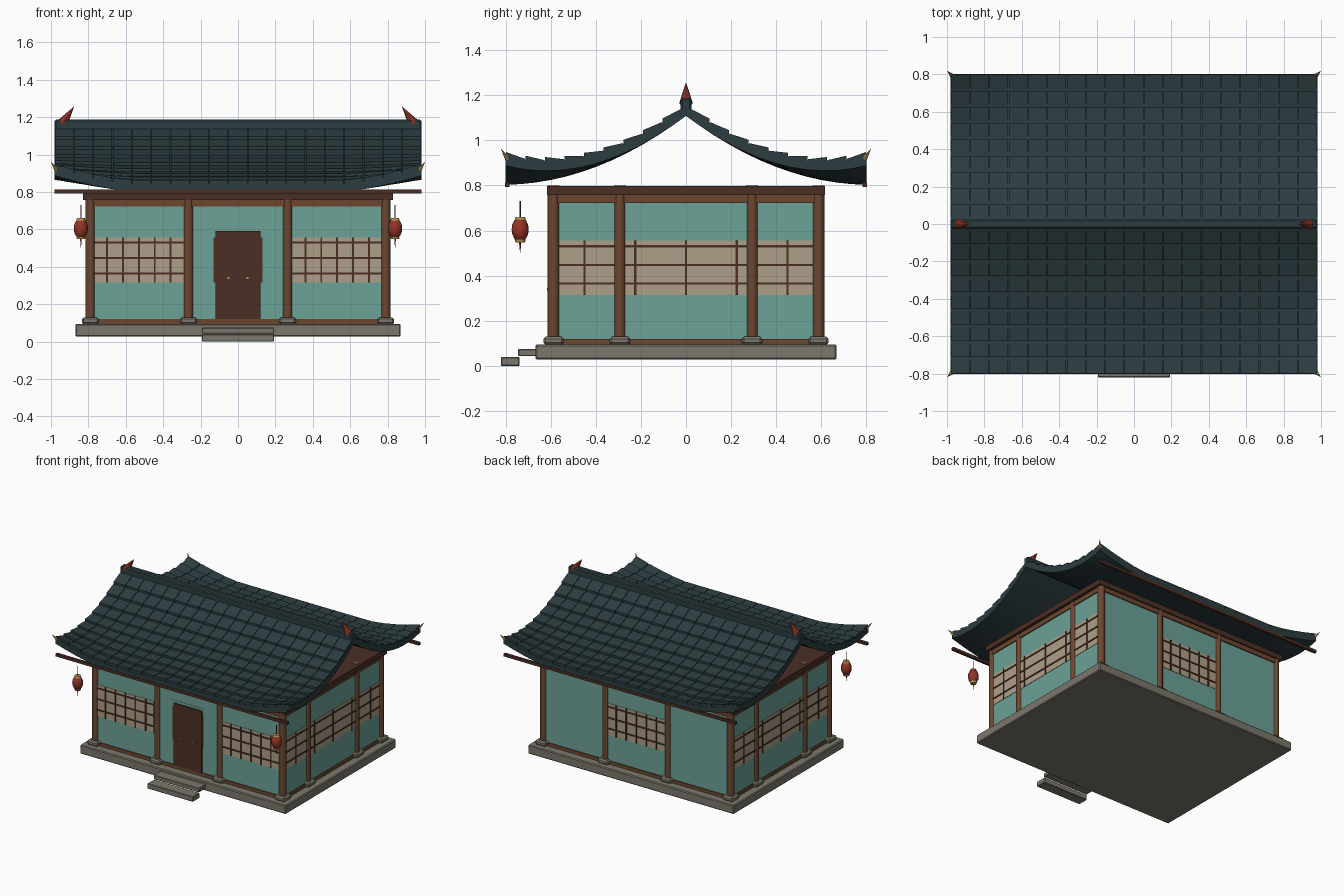
import bpy, bmesh, math
from mathutils import Vector

if "Cube" in bpy.data.objects:
    bpy.data.objects.remove(bpy.data.objects["Cube"])


def mat(name, *c):
    m = bpy.data.materials.new(name)
    m.diffuse_color = (*c, 1)
    m.use_nodes = True
    m.node_tree.nodes["Principled BSDF"].inputs["Base Color"].default_value = m.diffuse_color
    return m


STONE = mat("stone", .2, .185, .15)
WOOD = mat("wood", .15, .062, .03)
DARK = mat("dark_wood", .07, .028, .017)
TEAL = mat("teal_plaster", .15, .36, .31)
PAPER = mat("paper", .42, .35, .25)
TILE = mat("roof_tile", .025, .046, .052)
RED = mat("red", .3, .035, .02)
GOLD = mat("gold", .5, .33, .1)


def finish(name, bm, m, bevel=0):
    me = bpy.data.meshes.new(name)
    bm.to_mesh(me)
    bm.free()
    ob = bpy.data.objects.new(name, me)
    bpy.context.collection.objects.link(ob)
    me.materials.append(m)
    if bevel:
        b = ob.modifiers.new("bevel", 'BEVEL')
        b.width, b.segments = bevel, 1
    return ob


def box(name, x0, x1, y0, y1, z0, z1, m, bevel=0):
    bm = bmesh.new()
    bmesh.ops.create_cube(bm, size=1)
    for v in bm.verts:
        v.co = ((x0 + x1) / 2 + v.co.x * (x1 - x0),
                (y0 + y1) / 2 + v.co.y * (y1 - y0),
                (z0 + z1) / 2 + v.co.z * (z1 - z0))
    return finish(name, bm, m, bevel)


def cone(name, a, b, r1, r2, m, n=12):
    a, b = Vector(a), Vector(b)
    bm = bmesh.new()
    bmesh.ops.create_cone(bm, cap_ends=True, segments=n, radius1=r1, radius2=r2, depth=(b - a).length)
    bm.transform((b - a).to_track_quat('Z', 'Y').to_matrix().to_4x4())
    bmesh.ops.translate(bm, verts=bm.verts, vec=(a + b) / 2)
    ob = finish(name, bm, m)
    if n > 8:
        for p in ob.data.polygons:
            p.use_smooth = len(p.vertices) == 4
    return ob


# Stone platform and entrance steps
box("platform", -.87, .87, -.667, .667, .028, .095, STONE, .006)
box("upper_step", -.193, .193, -.745, -.66, .043, .075, STONE, .004)
box("lower_step", -.193, .193, -.82, -.738, 0, .04, STONE, .004)

# Columns on square footings around the perimeter
XS, YS = (-.79, -.265, .265, .79), (-.587, -.293, .293, .587)
for x in XS:
    for y in YS:
        if abs(x) > .7 or abs(y) > .5:
            cone("column", (x, y, .1), (x, y, .799), .026, .026, WOOD)
            box("column_footing", x - .045, x + .045, y - .045, y + .045, .093, .13, STONE, .01)


# Things laid along a wall: u runs along it, d is the depth outwards from the wall plane
def on_wall(name, axis, side, u0, u1, d0, d1, z0, z1, m):
    base = .587 if axis == 'x' else .79
    a, b = sorted((side * (base + d0), side * (base + d1)))
    if axis == 'x':
        return box(name, u0, u1, a, b, z0, z1, m)
    return box(name, a, b, u0, u1, z0, z1, m)


def window(axis, side, u0, u1, bars):
    on_wall("window_paper", axis, side, u0, u1, .005, .013, .315, .556, PAPER)
    for z in (.365, .447, .53):
        on_wall("lattice_rail", axis, side, u0, u1, .008, .018, z - .005, z + .005, DARK)
    for u in bars:
        on_wall("lattice_bar", axis, side, u - .005, u + .005, .008, .018, .315, .556, DARK)


# Walls with sills and head beams
for s in (-1, 1):
    for ax, h in (('x', .79), ('y', .587)):
        on_wall("wall", ax, s, -h, h, -.015, .01, .11, .73, TEAL)
        on_wall("sill", ax, s, -h, h, -.02, .018, .094, .12, WOOD)
        on_wall("head_beam", ax, s, -h, h, -.02, .018, .722, .758, WOOD)
    # Side windows
    window('y', s, -.56, -.318, [-.45])
    window('y', s, -.268, .268, [-.225, 0, .225])
    window('y', s, .318, .56, [.45])
    # Front windows
    c = s * .53
    window('x', -1, c - .238, c + .238, [c + k * .085 for k in (-2, -1, 0, 1, 2)])
window('x', 1, -.238, .238, [k * .085 for k in (-2, -1, 0, 1, 2)])
window('x', -1, -.13, .13, [-.125, .125])

# Double door
on_wall("door_surround", 'x', -1, -.137, .137, 0, .012, .12, .61, TEAL)
for s in (-1, 1):
    a, b = sorted((s * .001, s * .12))
    on_wall("door_leaf", 'x', -1, a, b, 0, .023, .12, .592, DARK)
    on_wall("door_handle", 'x', -1, s * .05 - .005, s * .05 + .005, .02, .028, .335, .345, GOLD)

# Ceiling slab and eave beams
box("ceiling_slab", -.83, .83, -.615, .615, .757, .797, DARK)
for s in (-1, 1):
    box("eave_beam", -.98, .98, s * .793 - .01, s * .793 + .01, .793, .814, DARK)


# Sweeping roof surface with lifted corners
def roof_z(x, y):
    t = abs(y) / .8
    s = max(0, (abs(x) - .55) / .43)
    return 1.15 - .6 * t + .295 * t * t + .085 * t ** 2.5 * s ** 1.5


bm = bmesh.new()
bmesh.ops.create_grid(bm, x_segments=38, y_segments=24, size=1)
for v in bm.verts:
    x, y = v.co.x * .98, v.co.y * .8
    v.co = (x, y, roof_z(x, y))
# Lower skin and rim give the roof its thickness
rim = bmesh.ops.extrude_face_region(bm, geom=bm.faces[:])
for v in [g for g in rim["geom"] if isinstance(g, bmesh.types.BMVert)]:
    v.co.z -= .042
bmesh.ops.recalc_face_normals(bm, faces=bm.faces)
finish("roof_deck", bm, TILE)

# Overlapping tiles: each is flush uphill and raised downhill
bm = bmesh.new()
NC, NR = 19, 9
w, d = 1.96 / NC, .78 / NR
for side in (-1, 1):
    for i in range(NC):
        for j in range(NR):
            x0, x1 = -.98 + i * w + .002, -.98 + (i + 1) * w - .002
            y0, y1 = .02 + j * d, .02 + (j + 1) * d - .002
            vs = []
            for up0, up1 in ((-.006, -.006), (.005, .019)):
                for x, y, up in ((x0, y0, up0), (x1, y0, up0), (x1, y1, up1), (x0, y1, up1)):
                    vs.append(bm.verts.new((x, side * y, roof_z(x, y) + up)))
            for f in ((3, 2, 1, 0), (4, 5, 6, 7), (0, 1, 5, 4), (1, 2, 6, 5), (2, 3, 7, 6), (3, 0, 4, 7)):
                bm.faces.new([vs[k] for k in f])
bmesh.ops.recalc_face_normals(bm, faces=bm.faces)
finish("roof_tiles", bm, TILE)

# Ridge, ridge finials, corner tips and lanterns
box("ridge_cap", -.98, .98, -.024, .024, 1.125, 1.187, TILE, .008)
for s in (-1, 1):
    cone("ridge_finial", (s * .94, 0, 1.165), (s * .876, 0, 1.258), .03, 0, RED, 8)
    for t in (-1, 1):
        cone("corner_tip", (s * .968, t * .788, .915), (s * 1.0, t * .82, .962), .014, 0, GOLD, 6)
    x, y = s * .84, -.735
    bm = bmesh.new()
    bmesh.ops.create_uvsphere(bm, u_segments=12, v_segments=8, radius=1)
    for v in bm.verts:
        v.co = (x + v.co.x * .038, y + v.co.y * .038, .605 + v.co.z * .055)
    ob = finish("lantern", bm, RED)
    ob.data.shade_smooth()
    cone("lantern_top_cap", (x, y, .648), (x, y, .66), .025, .021, GOLD)
    cone("lantern_bottom_cap", (x, y, .548), (x, y, .56), .021, .025, GOLD)
    cone("lantern_cord", (x, y, .655), (x, y, .73), .003, .003, DARK, 6)
    cone("lantern_tassel", (x, y, .503), (x, y, .55), .001, .005, RED, 6)
